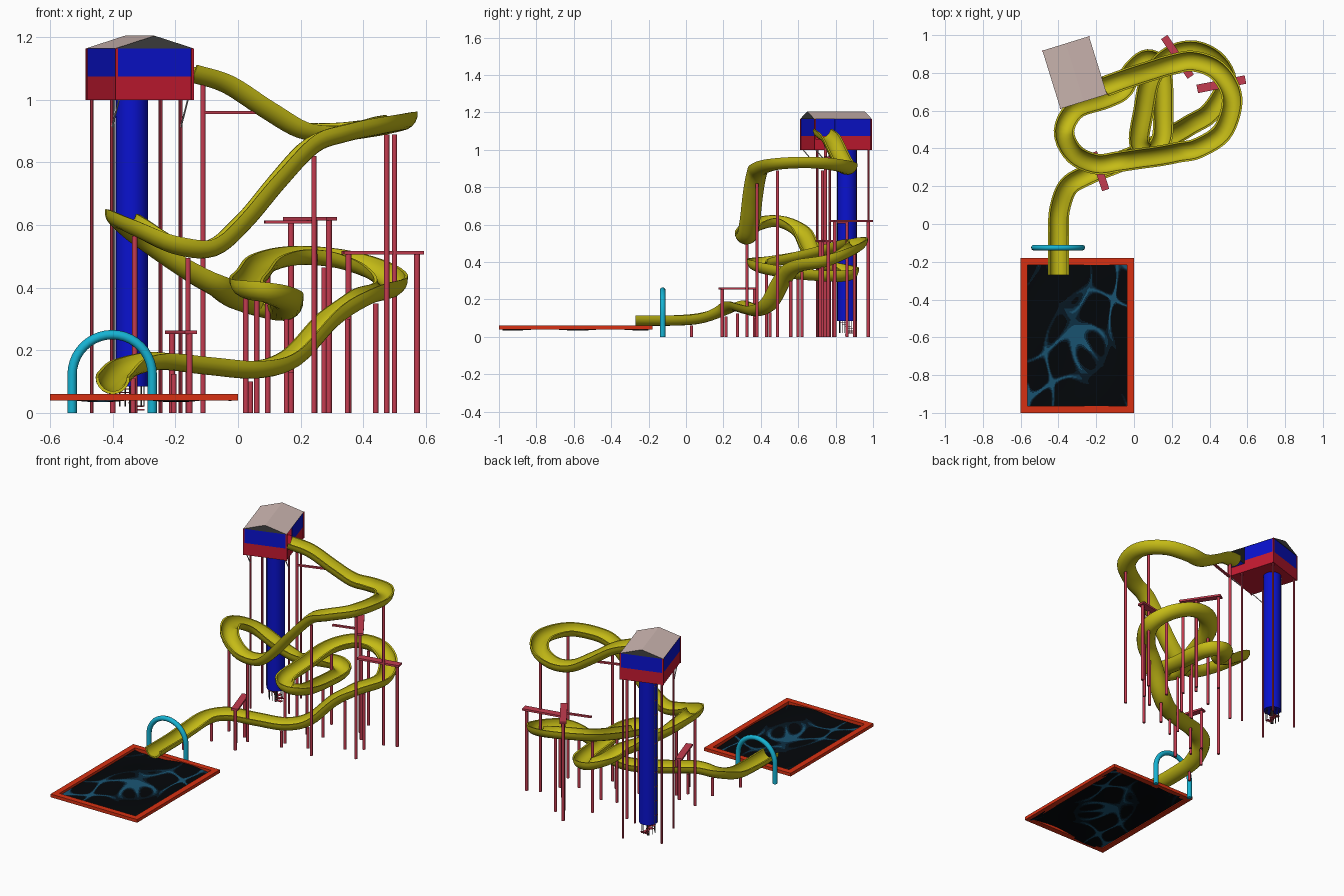
import bpy, bmesh, math
from mathutils import Vector, Matrix

if "Cube" in bpy.data.objects:
    bpy.data.objects.remove(bpy.data.objects["Cube"])

def mat(name, c):
    m = bpy.data.materials.new(name)
    m.diffuse_color = (*c, 1)
    m.use_nodes = True
    m.node_tree.nodes["Principled BSDF"].inputs["Base Color"].default_value = m.diffuse_color
    return m

YEL = mat("slide_yellow", (.56, .50, .008))
POST = mat("post_red", (.55, .045, .08))
RED = mat("cabin_red", (.55, .01, .03))
BLUE = mat("blue", (.003, .006, .62))
RIM = mat("rim_orange", (.68, .03, .006))
CYAN = mat("cyan", (.008, .45, .65))
ROOF = mat("roof_pink", (.62, .48, .45))
DARK = mat("dark_grey", (.05, .05, .05))
WATER = [mat(f"water_{i}", c) for i, c in enumerate(((.001, .002, .003), (.002, .008, .015), (.004, .03, .06), (.01, .09, .17)))]

def make(name, verts, faces, mats, M=None, smooth=False):
    me = bpy.data.meshes.new(name)
    me.from_pydata([tuple(v) for v in verts], [], faces)
    bm = bmesh.new()
    bm.from_mesh(me)
    bmesh.ops.recalc_face_normals(bm, faces=bm.faces)
    bm.to_mesh(me)
    bm.free()
    for m in (mats if isinstance(mats, list) else [mats]):
        if m:
            me.materials.append(m)
    o = bpy.data.objects.new(name, me)
    bpy.context.collection.objects.link(o)
    if M:
        o.matrix_world = M
    if smooth:
        bpy.ops.object.select_all(action='DESELECT')
        o.select_set(True)
        bpy.context.view_layer.objects.active = o
        bpy.ops.object.shade_smooth_by_angle(angle=math.radians(40))
    return o

def box(name, lo, hi, m, M=None):
    v = [(x, y, z) for x in (lo[0], hi[0]) for y in (lo[1], hi[1]) for z in (lo[2], hi[2])]
    f = [(0, 1, 3, 2), (4, 6, 7, 5), (0, 4, 5, 1), (2, 3, 7, 6), (0, 2, 6, 4), (1, 5, 7, 3)]
    return make(name, v, f, m, M)

def rod(name, a, b, r, m, n=10):
    a, b = Vector(a), Vector(b)
    q = (b - a).to_track_quat('Z', 'Y')
    ring = [q @ Vector((r*math.cos(t*2*math.pi/n), r*math.sin(t*2*math.pi/n), 0)) for t in range(n)]
    f = [(i, (i+1) % n, n+(i+1) % n, n+i) for i in range(n)]
    f += [tuple(range(n)), tuple(range(n, 2*n))]
    return make(name, [a+p for p in ring] + [b+p for p in ring], f, m, smooth=True)

def beam(name, a, b, w, h, m):
    a, b = Vector(a), Vector(b)
    M = Matrix.Translation(a) @ Matrix.Rotation(math.atan2(b.y-a.y, b.x-a.x), 4, 'Z')
    return box(name, (0, -w/2, -h/2), ((b-a).length, w/2, h/2), m, M)

# Slide centre line
P = [(-.155, .728, 1.086), (-.04, .77, 1.05), (.085, .81, .97), (.2, .845, .905), (.31, .865, .895),
     (.43, .825, .91), (.505, .73, .925), (.52, .62, .93), (.465, .48, .92), (.34, .40, .893),
     (.24, .38, .855), (.13, .36, .74), (.02, .345, .61), (-.08, .33, .527), (-.2, .315, .535),
     (-.32, .37, .59), (-.375, .49, .615), (-.31, .61, .555), (-.15, .665, .445), (-.06, .71, .395),
     (-.01, .81, .36), (.07, .875, .335), (.145, .82, .322), (.155, .6, .335), (.15, .45, .357),
     (.09, .375, .38), (.025, .43, .395), (.05, .6, .43), (.09, .78, .475), (.19, .89, .50),
     (.32, .92, .49), (.44, .86, .45), (.492, .74, .40), (.41, .595, .372), (.30, .525, .30),
     (.18, .455, .175), (.06, .385, .138), (-.1, .32, .15), (-.25, .26, .165), (-.35, .2, .14),
     (-.395, .08, .10), (-.4, -.06, .088), (-.4, -.27, .088)]

def spline(pts, n=5):
    p = [Vector(q) for q in pts]
    p = [2*p[0]-p[1]] + p + [2*p[-1]-p[-2]]
    out = []
    for a, b, c, d in zip(p, p[1:], p[2:], p[3:]):
        for k in range(n):
            t = k/n
            out.append(.5*(2*b + (c-a)*t + (2*a-5*b+4*c-d)*t*t + (3*b-a-3*c+d)*t**3))
    return out + [p[-2]]

# Half-pipe section, swept and lightly banked in the turns
path = spline(P)
N = len(path)
tan = [(path[min(i+1, N-1)] - path[max(i-1, 0)]).normalized() for i in range(N)]
raw = []
for i in range(N):
    a, b = tan[max(i-2, 0)], tan[min(i+2, N-1)]
    ds = (path[min(i+2, N-1)] - path[max(i-2, 0)]).length
    raw.append(max(-.18, min(.18, .025*math.atan2(a.x*b.y-a.y*b.x, a.x*b.x+a.y*b.y)/ds)))
K = 10
outer = [(-.055*math.cos(math.pi*k/K), .027-.055*math.sin(math.pi*k/K)) for k in range(K+1)]
inner = [(.045*math.cos(math.pi*k/K), .027-.046*math.sin(math.pi*k/K)) for k in range(K+1)]
prof = outer + inner
S = len(prof)
verts, faces = [], []
for i in range(N):
    w = raw[max(i-4, 0):i+5]
    ang = sum(w)/len(w)
    side = tan[i].cross(Vector((0, 0, 1))).normalized()
    up = side.cross(tan[i])
    s2 = side*math.cos(ang) + up*math.sin(ang)
    u2 = up*math.cos(ang) - side*math.sin(ang)
    verts += [path[i] + s2*x + u2*y for x, y in prof]
for i in range(N-1):
    faces += [(i*S+j, i*S+(j+1) % S, (i+1)*S+(j+1) % S, (i+1)*S+j) for j in range(S)]
for e in (0, (N-1)*S):
    faces += [(e+k, e+k+1, e+S-2-k, e+S-1-k) for k in range(K)]
make("slide_trough", verts, faces, YEL, smooth=True)

# Tower cabin, turned about 17 degrees
T = Matrix.Translation((-.314, .802, 0)) @ Matrix.Rotation(math.radians(17.2), 4, 'Z')
X, Y, W = .127, .158, .006
box("cabin_floor", (-X, -Y, 1.0), (X, Y, 1.01), RED, T)
for name, m, z0, z1 in (("lower", RED, 1.0, 1.075), ("upper", BLUE, 1.075, 1.165)):
    box(f"cabin_{name}_front", (-X, -Y, z0), (X, -Y+W, z1), m, T)
    box(f"cabin_{name}_back", (-X, Y-W, z0), (X, Y, z1), m, T)
    box(f"cabin_{name}_left", (-X, -Y, z0), (-X+W, Y, z1), m, T)
    box(f"cabin_{name}_right", (X-W, -.045, z0), (X, Y, z1), m, T)
box("cabin_sill_right", (X-W, -Y, 1.0), (X, -.045, 1.055), RED, T)
R = Y + .003
Xr = X + .002
roof = [(-Xr, -R, 1.165), (Xr, -R, 1.165), (0, -R, 1.205), (-Xr, R, 1.165), (Xr, R, 1.165), (0, R, 1.205)]
make("cabin_roof", roof, [(0, 2, 5, 3), (1, 4, 5, 2)], ROOF, T)
make("cabin_gables", roof, [(0, 1, 2), (3, 5, 4), (0, 3, 4, 1)], DARK, T)
for sx in (-1, 1):
    for sy in (-1, 1):
        box("cabin_corner_trim", (sx*X-.004, sy*Y-.004, 1.0), (sx*X+.004, sy*Y+.004, 1.165), RED, T)
        # front legs are set back, with braces reaching to the overhang
        p = T @ Vector((sx*(X-.012), -.07 if sy < 0 else Y-.012, 0))
        rod("tower_leg", p, p + Vector((0, 0, 1.0)), .006, POST, 8)
        if sy < 0:
            rod("tower_brace", p + Vector((0, 0, .91)), T @ Vector((sx*(X-.012), -Y+.01, 1.0)), .003, None, 6)

# Stair tube with rungs and footings
C = Vector((-.34, .86, 0))
rod("stair_tube", C + Vector((0, 0, .085)), C + Vector((0, 0, 1.0)), .052, BLUE, 20)
rod("stair_core", C, C + Vector((0, 0, .09)), .008, DARK, 8)
for k in range(10):
    a = k*.7
    d = Vector((math.cos(a), math.sin(a), 0))
    rod("stair_baluster", C + d*.04 + Vector((0, 0, .02)), C + d*.04 + Vector((0, 0, .09)), .002, DARK, 5)
    if k < 7:
        z = Vector((0, 0, .01+.011*k))
        beam("stair_tread", C + z, C + d*.042 + z, .02, .004, POST)
for s in (-.014, .014):
    rod("ladder_rail", C + Vector((-.055, s, .09)), C + Vector((-.055, s, 1.0)), .0025, None, 6)
for k in range(10):
    z = .14 + .09*k
    rod("ladder_rung", C + Vector((-.055, -.014, z)), C + Vector((-.055, .014, z)), .002, POST, 6)

# Gantries spanning the track
for a, b, z, w in (((.335, .715), (.59, .765), .512, .045), ((.16, .99), (.30, .78), .62, .04),
                   ((-.215, .38), (-.15, .18), .258, .04)):
    beam("gantry_bar", (*a, z), (*b, z), w, .012, POST)
    A, B = Vector(a), Vector(b)
    for t in (.07, .93):
        p = A.lerp(B, t)
        rod("gantry_post", (*p, 0), (*p, z), .0095, POST)

# Single posts under the track
for x, y, z in ((.243, .38, .82), (.475, .49, .89), (.50, .73, .89), (-.33, .38, .565), (.025, .43, .365),
                (.06, .60, .40), (.095, .79, .445), (.155, .62, .30), (.35, .56, .30), (.44, .62, .35),
                (.275, .90, .465), (-.205, .275, .125), (-.335, .215, .11), (-.16, .325, .495), (.04, .375, .10),
                (.17, .45, .13), (-.40, .03, .06)):
    rod("track_post", (x, y, 0), (x, y, z), .0085, POST)

# Posts with arms reaching below the upper run
for x, y, z, top, dx, dy in ((-.112, .745, .96, 1.05, .165, .055), (.245, .86, .61, .615, -.16, -.045)):
    rod("arm_post", (x, y, 0), (x, y, top), .0085, POST)
    beam("side_arm", (x, y, z), (x+dx, y+dy, z), .014, .01, POST)

# Pool rim and rippled water
r = .036
for lo, hi in (((-.6, -1), (0, -1+r)), ((-.6, -.18-r), (0, -.18)),
               ((-.6, -1+r), (-.6+r, -.18-r)), ((-r, -1+r), (0, -.18-r))):
    box("pool_rim", (*lo, .04), (*hi, .06), RIM)
nx, ny = 110, 154
wv = []
for j in range(ny+1):
    for i in range(nx+1):
        x, y = -.58 + .56*i/nx, -.98 + .78*j/ny
        wv.append((x, y, .045 + .011*math.sin(13*x+1)*math.sin(9*y+.5)))
wf = [(j*(nx+1)+i, j*(nx+1)+i+1, (j+1)*(nx+1)+i+1, (j+1)*(nx+1)+i) for j in range(ny) for i in range(nx)]
water = make("pool_water", wv, wf, WATER, smooth=True)
for p in water.data.polygons:
    x, y, _ = p.center
    s = math.sin(15*x + 3*math.sin(8*y)) + math.sin(12*y + 4*math.sin(9*x + 1))
    glow = max(0, 1 - abs(s)*2.2) * (.5 + .5*math.sin(9*x - 7*y))
    p.material_index = min(3, int(glow*5))

# Arch over the run-out
ap = [Vector((-.53, -.125, 0))]
ap += [Vector((-.402-.128*math.cos(math.pi*k/20), -.125, .122+.128*math.sin(math.pi*k/20))) for k in range(21)]
ap += [Vector((-.274, -.125, 0))]
cu = bpy.data.curves.new("run_out_arch", 'CURVE')
cu.dimensions = '3D'
cu.bevel_depth = .015
cu.bevel_resolution = 3
cu.use_fill_caps = True
sp = cu.splines.new('POLY')
sp.points.add(len(ap)-1)
for q, v in zip(sp.points, ap):
    q.co = (*v, 1)
cu.materials.append(CYAN)
bpy.context.collection.objects.link(bpy.data.objects.new("run_out_arch", cu))
